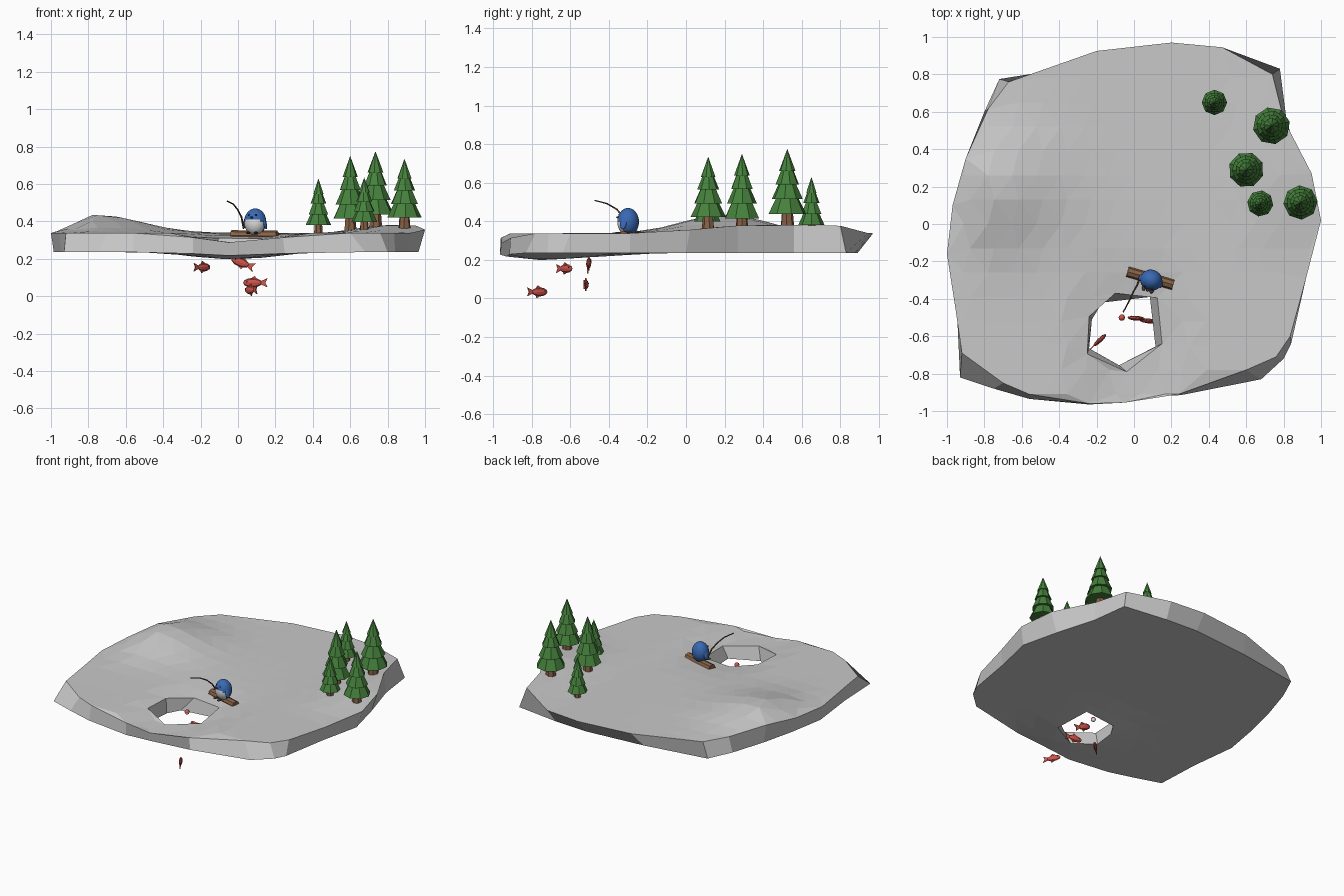
import bpy, bmesh, math, random
from mathutils import Vector, Matrix
from mathutils.geometry import delaunay_2d_cdt

if "Cube" in bpy.data.objects:
    bpy.data.objects.remove(bpy.data.objects["Cube"])

random.seed(4)
RAD = math.radians


def material(name, rgb):
    m = bpy.data.materials.new(name)
    m.diffuse_color = (*rgb, 1)
    m.use_nodes = True
    m.node_tree.nodes["Principled BSDF"].inputs["Base Color"].default_value = m.diffuse_color
    return m


GREY = material("ice grey", (0.58, 0.58, 0.58))
GREEN = material("pine green", (0.06, 0.22, 0.045))
BARK = material("bark brown", (0.25, 0.12, 0.06))
BLUE = material("feather blue", (0.04, 0.14, 0.45))
WHITE = material("belly white", (0.75, 0.75, 0.75))
RED = material("fish red", (0.62, 0.09, 0.07))
DARK = material("dark brown", (0.1, 0.055, 0.03))
BLACK = material("eye black", (0.012, 0.012, 0.015))


def finish(name, bm, mats, smooth=False):
    bmesh.ops.recalc_face_normals(bm, faces=bm.faces)
    me = bpy.data.meshes.new(name)
    for f in bm.faces:
        f.smooth = smooth
    bm.to_mesh(me)
    bm.free()
    for m in mats:
        me.materials.append(m)
    ob = bpy.data.objects.new(name, me)
    bpy.context.collection.objects.link(ob)
    return ob


def ball(name, mat, M, size, u=12, v=8, smooth=True):
    bm = bmesh.new()
    bmesh.ops.create_uvsphere(bm, u_segments=u, v_segments=v, radius=1,
                              matrix=M @ Matrix.Diagonal((*size, 1)))
    return finish(name, bm, [mat], smooth)


# --- ice floe: paired rim points (top x, y, bottom x, y) ---
RIM = [(-.67, .76, -.72, .775), (-.2, .925, -.25, .85), (.2, .97, .2, .89), (.47, .945, .45, .875),
       (.74, .80, .78, .83), (.80, .56, .815, .56), (.95, .27, .9, .27), (1, .02, .965, 0),
       (.92, -.29, .9, -.29), (.835, -.6, .84, -.64), (.76, -.71, .8, -.72), (.6, -.78, .68, -.83),
       (.24, -.91, .25, -.915), (-.05, -.955, -.05, -.93), (-.24, -.96, -.24, -.965),
       (-.56, -.91, -.56, -.935), (-.7, -.85, -.75, -.88), (-.92, -.69, -.93, -.82),
       (-.955, -.45, -.945, -.5), (-1, -.16, -.985, -.16), (-.97, .1, -.94, .1),
       (-.9, .35, -.88, .35), (-.78, .615, -.8, .6)]
HOLE = [(-.1, -.37, -.17, -.42), (.125, -.395, .085, -.39), (.15, -.64, .115, -.655),
        (-.04, -.79, -.08, -.755), (-.25, -.695, -.24, -.665), (-.24, -.495, -.225, -.51)]


def step(a, b, t):
    t = max(0, min(1, (t - a) / (b - a)))
    return t * t * (3 - 2 * t)


def top_z(x, y):
    hill = .1 * math.exp(-((x + .75) / .33) ** 2 - ((y - .2) / .3) ** 2) * max(0, min(1, (x + 1) / .2))
    ridge = .042 * step(.45, .8, x) * step(-.25, .35, y)
    dip = .05 * math.exp(-(x / .26) ** 4 - max(0, (y + .62) / .33) ** 2)
    return .338 + hill + ridge - dip


def bottom_z(x, y):
    return .236 - .042 * math.exp(-((x + .03) / .28) ** 2 - ((y + .66) / .3) ** 2)


def inside(p, poly):
    hit = False
    for a, b in zip(poly, poly[1:] + poly[:1]):
        if (a[1] > p[1]) != (b[1] > p[1]) and p[0] < (b[0] - a[0]) * (p[1] - a[1]) / (b[1] - a[1]) + a[0]:
            hit = not hit
    return hit


def sheet(bm, k, zf, gap):
    rim, hole = [r[k:k + 2] for r in RIM], [h[k:k + 2] for h in HOLE]
    pts = rim + hole
    n, m = len(rim), len(hole)
    edges = [(i, (i + 1) % n) for i in range(n)] + [(n + i, n + (i + 1) % m) for i in range(m)]
    steps = int(1 / gap)
    for i in range(-steps, steps + 1):
        for j in range(-steps, steps + 1):
            p = ((i + .25 * (j % 2)) * gap, j * gap)
            near = min(math.dist(p, q) for q in pts[:n + m]) < gap * .5
            if not near and inside(p, rim) and not inside(p, hole):
                pts.append(p)
    vs, _, fs, *_ = delaunay_2d_cdt([Vector(p) for p in pts], edges, [], 0, 1e-5)
    bv = [bm.verts.new((v.x, v.y, zf(v.x, v.y))) for v in vs]
    for f in fs:
        c = sum((vs[i] for i in f), Vector((0, 0))) / len(f)
        if inside(c, rim) and not inside(c, hole):
            bm.faces.new([bv[i] for i in f])


bm = bmesh.new()
sheet(bm, 0, top_z, .13)
sheet(bm, 2, bottom_z, .16)
for loop in (RIM, HOLE):
    for a, b in zip(loop, loop[1:] + loop[:1]):
        bm.faces.new([bm.verts.new(c) for c in (
            (a[0], a[1], top_z(a[0], a[1])), (b[0], b[1], top_z(b[0], b[1])),
            (b[2], b[3], bottom_z(b[2], b[3])), (a[2], a[3], bottom_z(a[2], a[3])))])
bmesh.ops.remove_doubles(bm, verts=bm.verts, dist=1e-4)
bmesh.ops.delete(bm, geom=[v for v in bm.verts if not v.link_faces], context='VERTS')
finish("ice_floe", bm, [GREY])


# --- pine trees: tapered trunk and four overlapping tiers ---
def cone(bm, z0, z1, r0, r1, n, x, y, turn):
    M = Matrix.Translation((x, y, (z0 + z1) / 2)) @ Matrix.Rotation(turn, 4, 'Z')
    return bmesh.ops.create_cone(bm, cap_ends=True, segments=n, radius1=r0, radius2=r1,
                                 depth=z1 - z0, matrix=M)["verts"]


TREES = [(.43, .65, .63, .068), (.735, .525, .775, .1), (.6, .29, .75, .095),
         (.675, .11, .635, .07), (.89, .115, .735, .092)]
for i, (x, y, top, r) in enumerate(TREES):
    base = top_z(x, y) - .008
    h = top - base
    bm = bmesh.new()
    cone(bm, base, base + .3 * h, r * .36, r * .26, 7, x, y, i)
    finish(f"tree_trunk_{i}", bm, [BARK])
    bm = bmesh.new()
    for k, (lo, hi, w, tip) in enumerate([(.17, .52, 1, .3), (.36, .68, .82, .22),
                                          (.55, .84, .62, .14), (.72, 1, .43, 0)]):
        cone(bm, base + lo * h, base + hi * h, r * w, r * tip, 8, x, y, i + k * .4)
    finish(f"tree_needles_{i}", bm, [GREEN])

# --- log seat ---
a, b = Vector((-.035, -.255, .325)), Vector((.21, -.325, .322))
bm = bmesh.new()
bmesh.ops.create_cone(bm, cap_ends=True, segments=8, radius1=.028, radius2=.028, depth=(b - a).length,
                      matrix=Matrix.Translation((a + b) / 2) @ (b - a).to_track_quat('Z', 'Y').to_matrix().to_4x4())
finish("log_seat", bm, [BARK])

# --- bird: egg body with a pale belly, wings, eyes and beak ---
B = Matrix.Translation((.092, -.3, .397)) @ Matrix.Rotation(RAD(-20), 4, 'Z')
body = ball("bird_body", BLUE, B, (.06, .056, .072), 24, 16)
body.data.materials.append(WHITE)
inv = B.inverted()
for p in body.data.polygons:
    c = inv @ p.center
    if c.y < -.012 and c.z < .012 - 3 * c.x * c.x:
        p.material_index = 1
for s, side in ((-1, "right"), (1, "left")):
    ball(f"bird_{side}_wing", BLUE, B @ Matrix.Translation((s * .057, -.006, -.006)) @ Matrix.Rotation(s * RAD(-14), 4, 'Y'),
         (.008, .018, .034))
    ball(f"bird_{side}_eye", BLACK, B @ Matrix.Translation((s * .02, -.043, .037)), (.005, .004, .005), 8, 6)
    ball(f"bird_{side}_foot", DARK, B @ Matrix.Translation((s * .022, -.05, -.058)), (.012, .018, .006), 8, 6)
ball("bird_beak", DARK, B @ Matrix.Translation((0, -.055, .024)), (.008, .012, .005), 8, 6)

# --- fishing rod: a bent tapered pole ---
cu = bpy.data.curves.new("fishing_rod", 'CURVE')
cu.dimensions = '3D'
cu.bevel_depth = .005
cu.bevel_resolution = 1
cu.use_fill_caps = True
cu.materials.append(DARK)
path = [(.03, -.29, .365), (.018, -.325, .425), (-.002, -.36, .463), (-.025, -.41, .492), (-.058, -.472, .508)]
sp = cu.splines.new('POLY')
sp.points.add(len(path) - 1)
for i, p in enumerate(path):
    sp.points[i].co = (*p, 1)
    sp.points[i].radius = 1.1 - .1 * i
bpy.context.collection.objects.link(bpy.data.objects.new("fishing_rod", cu))

# --- float: red top, white underside ---
bob = ball("float", RED, Matrix.Translation((-.065, -.5, .265)), (.017, .017, .017))
bob.data.materials.append(WHITE)
for p in bob.data.polygons:
    p.material_index = int(p.center.z < .265)


# --- fish: faceted body, forked tail, top and bottom fins ---
def fin(bm, M, outline, t=.003):
    sides = [[bm.verts.new(M @ Vector((x, s * t, z))) for x, z in outline] for s in (-1, 1)]
    bm.faces.new(sides[0])
    bm.faces.new(sides[1][::-1])
    n = len(outline)
    for i in range(n):
        j = (i + 1) % n
        bm.faces.new((sides[0][i], sides[0][j], sides[1][j], sides[1][i]))


FISH = [((-.192, -.63, .155), (.09, .085, 0), 1), ((.025, -.505, .177), (-.13, .01, .055), 1.1),
        ((.092, -.52, .072), (-.13, .015, 0), 1.1), ((.07, -.77, .034), (-.06, .1, 0), 1.02)]
for i, (pos, heading, s) in enumerate(FISH):
    d = Vector(heading).normalized()
    side = Vector((0, 0, 1)).cross(d).normalized()
    R = Matrix((d, side, d.cross(side))).transposed().to_4x4()
    M = Matrix.Translation(pos) @ R @ Matrix.Scale(s, 4)
    bm = bmesh.new()
    bmesh.ops.create_uvsphere(bm, u_segments=8, v_segments=6, radius=1,
                              matrix=M @ Matrix.Translation((.013, 0, 0)) @ Matrix.Rotation(RAD(90), 4, 'Y')
                              @ Matrix.Diagonal((.023, .012, .046, 1)))
    fin(bm, M, [(-.022, .006), (-.06, .022), (-.05, 0), (-.06, -.022), (-.022, -.006)])
    fin(bm, M, [(.03, .017), (.002, .032), (-.012, .014)])
    fin(bm, M, [(.02, -.018), (-.012, -.014), (-.004, -.031)])
    finish(f"fish_{i}", bm, [RED])
    for e in (-1, 1):
        ball(f"fish_{i}_eye_{e}", BLACK, M @ Matrix.Translation((.04, e * .009, .005)), (.003, .002, .003), 6, 4)
